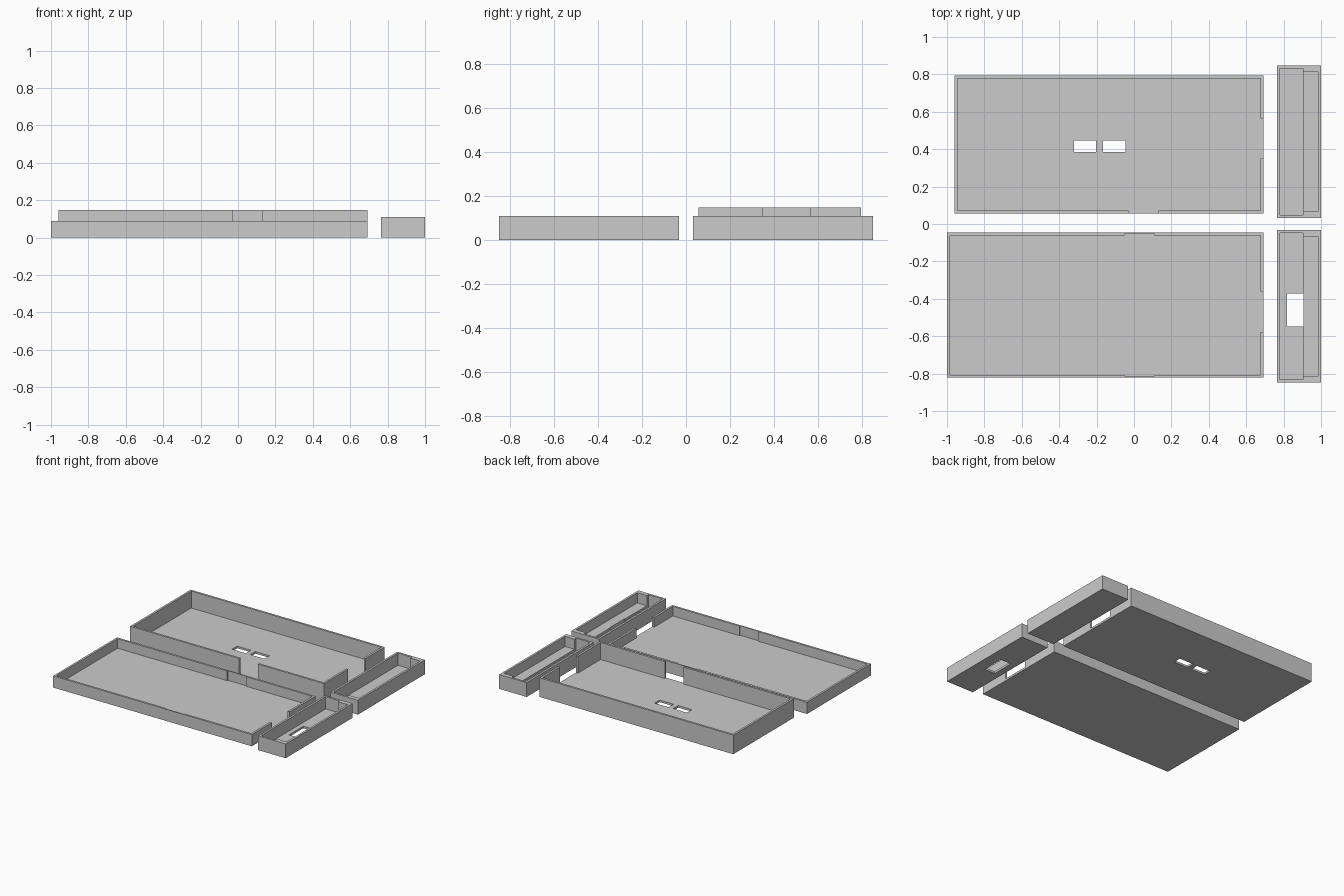
import bpy
import bmesh
from mathutils import Vector

default = bpy.data.objects.get("Cube")
if default:
    bpy.data.objects.remove(default, do_unlink=True)

WALL = 0.016    # wall and floor thickness
OVER = 0.05     # how far cutters pass beyond a surface

grey = bpy.data.materials.new("plain_grey")
grey.use_nodes = True
grey.diffuse_color = (0.6, 0.6, 0.6, 1)
grey.node_tree.nodes["Principled BSDF"].inputs["Base Color"].default_value = (0.6, 0.6, 0.6, 1)


def box(name, x, y, z):
    """Axis-aligned box from (min, max) pairs."""
    lo, hi = Vector((x[0], y[0], z[0])), Vector((x[1], y[1], z[1]))
    bm = bmesh.new()
    bmesh.ops.create_cube(bm, size=1)
    for v in bm.verts:
        v.co = (lo + hi) / 2 + v.co * (hi - lo)
    mesh = bpy.data.meshes.new(name)
    bm.to_mesh(mesh)
    bm.free()
    ob = bpy.data.objects.new(name, mesh)
    bpy.context.scene.collection.objects.link(ob)
    return ob


def carve(ob, cuts):
    """Subtract each box in turn, bake the result and drop the cutters."""
    cutters = []
    for cut in cuts:
        cutter = box("cutter", *cut)
        cutter.hide_render = True
        mod = ob.modifiers.new("cut", 'BOOLEAN')
        mod.operation, mod.solver, mod.object = 'DIFFERENCE', 'EXACT', cutter
        cutters.append(cutter)
    graph = bpy.context.evaluated_depsgraph_get()
    baked = bpy.data.meshes.new_from_object(ob.evaluated_get(graph))
    ob.modifiers.clear()
    ob.data = baked
    for cutter in cutters:
        bpy.data.objects.remove(cutter, do_unlink=True)
    baked.materials.clear()
    baked.materials.append(grey)


def inset(span, d=WALL):
    return (span[0] + d, span[1] - d)


def tray(name, x, y, height, cuts):
    """Open box with extra cuts."""
    cavity = (inset(x), inset(y), (WALL, height + OVER))
    carve(box(name, x, y, (0, height)), [cavity] + cuts)


through = (-OVER, OVER)     # z range for holes in a floor

# Tall tray: openings in the front and right walls, two slots in the floor
x, y, h = (-0.96, 0.693), (0.057, 0.795), 0.147
above = (WALL, h + OVER)
tray("tall_tray", x, y, h, [
    ((-0.03, 0.13), (y[0] - OVER, y[0] + OVER), above),
    ((x[1] - OVER, x[1] + OVER), (0.35, 0.565), above),
    ((-0.32, -0.203), (0.385, 0.447), through),
    ((-0.165, -0.045), (0.385, 0.447), through),
])

# Low tray: opening in the right wall, shallow recesses inside the long walls
x, y, h = (-1.0, 0.693), (-0.822, -0.045), 0.09
above = (WALL, h + OVER)
tray("low_tray", x, y, h, [
    ((x[1] - OVER, x[1] + OVER), (-0.578, -0.362), above),
    ((-0.05, 0.11), inset(y, WALL / 2), above),
])

# End caps: wide cavity stepping to a narrower, slightly shallower one
x, h, step = (0.765, 1.0), 0.11, 0.903
for name, y in (("back_cap", (0.032, 0.848)), ("front_cap", (-0.848, -0.032))):
    cuts = [
        ((x[0] + WALL, step), inset(y), (WALL, h + OVER)),
        ((step - 0.01, x[1] - WALL), inset(y, 0.035), (2 * WALL, h + OVER)),
    ]
    if name == "front_cap":     # window through the floor
        cuts.append(((0.817, 0.907), (-0.547, -0.372), through))
    carve(box(name, x, y, (0, h)), cuts)
